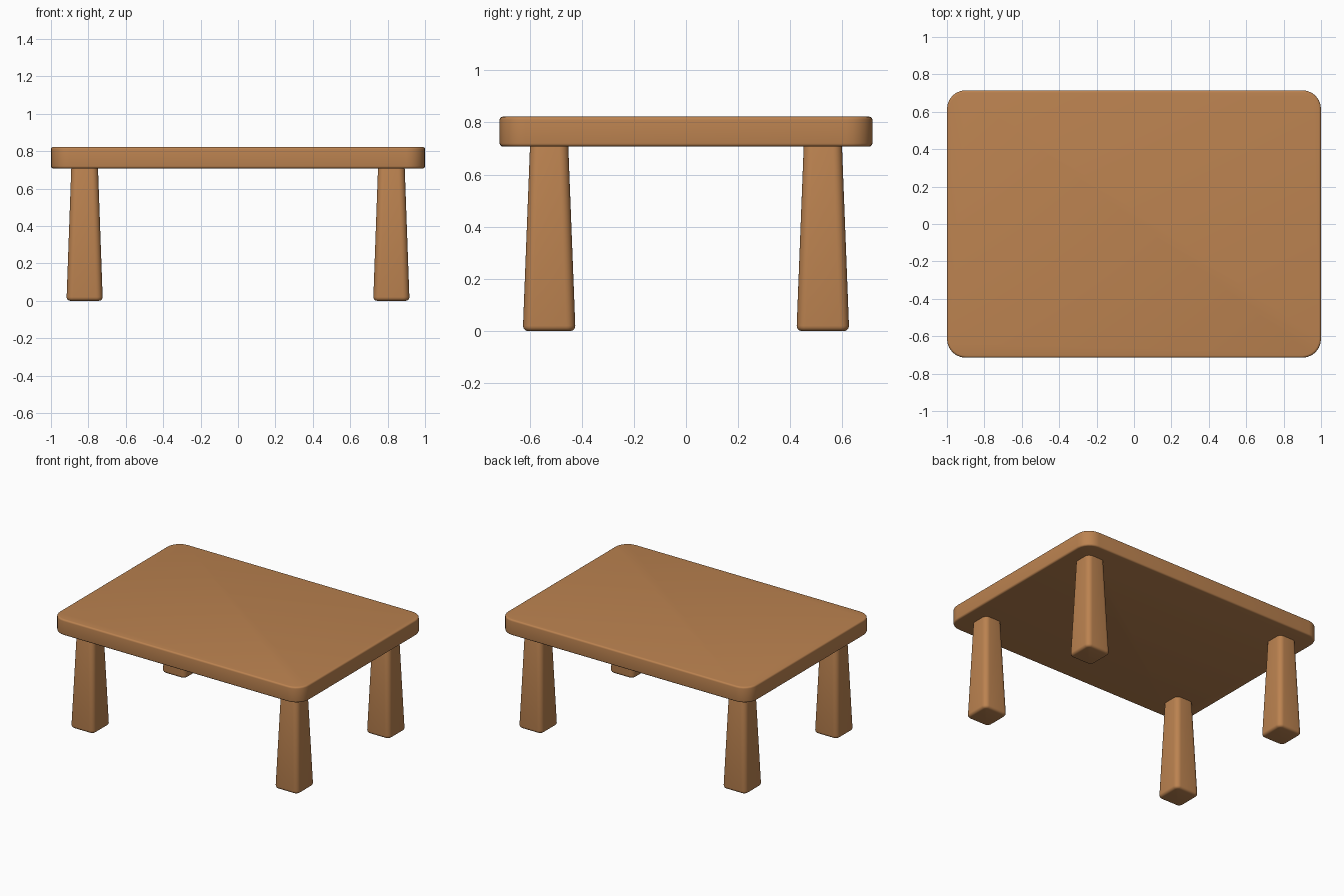
import bpy, bmesh, math

cube = bpy.data.objects.get("Cube")
if cube:
    bpy.data.objects.remove(cube, do_unlink=True)

wood = bpy.data.materials.new("warm_wood")
wood.use_nodes = True
colour = (0.50, 0.225, 0.08, 1)
wood.diffuse_color = colour
wood.node_tree.nodes["Principled BSDF"].inputs["Base Color"].default_value = colour


def ring(bm, hx, hy, z, radius, steps=6):
    """One rounded-rectangle loop of vertices."""
    verts = []
    for q, (sx, sy) in enumerate([(1, 1), (-1, 1), (-1, -1), (1, -1)]):
        for i in range(steps + 1):
            a = math.pi / 2 * (q + i / steps)
            verts.append(bm.verts.new((sx * (hx - radius) + radius * math.cos(a),
                                       sy * (hy - radius) + radius * math.sin(a), z)))
    return verts


def rounded_post(name, location, bottom, top, height, radius, edge_bottom, edge_top):
    """Tapered rounded box with softened bottom and top rims."""
    levels = []
    for i in range(5):
        a = math.pi / 2 * i / 4
        levels.append((edge_bottom * (1 - math.sin(a)), edge_bottom * (1 - math.cos(a))))
    levels = [(inset, z) for inset, z in reversed([(edge_bottom - edge_bottom * math.sin(math.pi / 8 * i),
              edge_bottom - edge_bottom * math.cos(math.pi / 8 * i)) for i in range(4, -1, -1)])]
    for i in range(5):
        a = math.pi / 8 * i
        levels.append((edge_top * (1 - math.cos(a)), height - edge_top * (1 - math.sin(a))))
    bm = bmesh.new()
    loops = []
    for inset, z in levels:
        t = z / height
        hx, hy = (b + (c - b) * t - inset for b, c in zip(bottom, top))
        loops.append(ring(bm, hx, hy, z, radius - inset))
    for low, high in zip(loops, loops[1:]):
        for i in range(len(low)):
            j = (i + 1) % len(low)
            bm.faces.new((low[i], low[j], high[j], high[i]))
    bm.faces.new(loops[0][::-1])
    bm.faces.new(loops[-1])
    mesh = bpy.data.meshes.new(name)
    bm.to_mesh(mesh)
    bm.free()
    mesh.materials.append(wood)
    obj = bpy.data.objects.new(name, mesh)
    obj.location = location
    bpy.context.collection.objects.link(obj)
    bpy.ops.object.select_all(action="DESELECT")
    obj.select_set(True)
    bpy.context.view_layer.objects.active = obj
    bpy.ops.object.shade_smooth_by_angle(angle=math.radians(40))
    return obj


# Slab with rounded corners
slab = (1.0, 0.715)
rounded_post("table_top", (0, 0, 0.708), slab, slab, 0.114, 0.1, 0.012, 0.012)

# Four tapered legs, sunk slightly into the slab
for side, x in (("left", 0.82), ("right", -0.82)):
    for end, y in (("front", -0.525), ("back", 0.525)):
        rounded_post(f"{end}_{side}_leg", (x, y, 0), (0.097, 0.101), (0.071, 0.073),
                     0.72, 0.035, 0.02, 0.004)
